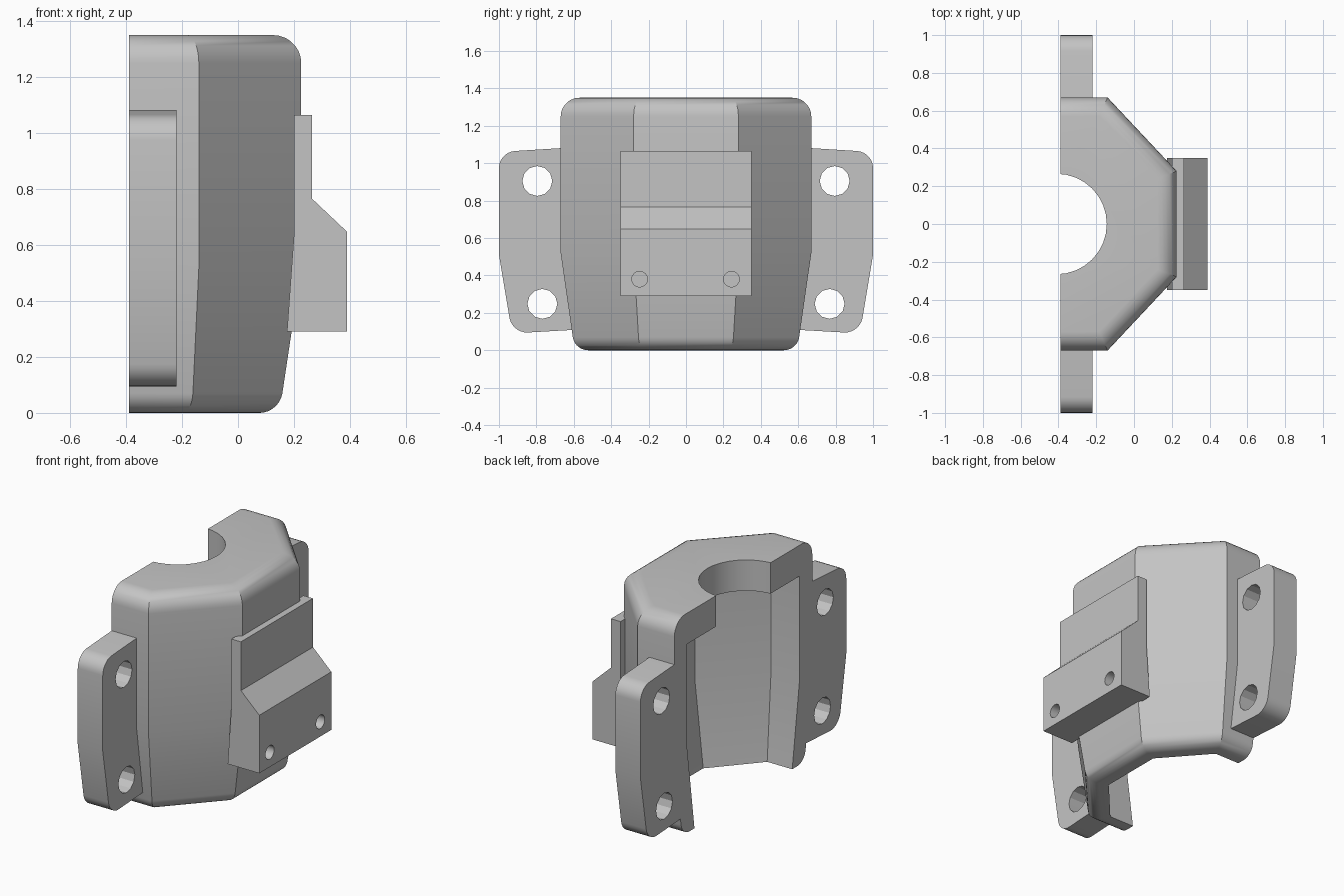
import bpy
import bmesh
from math import radians
from mathutils import Matrix

cube = bpy.data.objects.get("Cube")
if cube:
    bpy.data.objects.remove(cube, do_unlink=True)

grey = bpy.data.materials.new("plain grey")
grey.use_nodes = True
grey.diffuse_color = (0.55, 0.55, 0.55, 1)
grey.node_tree.nodes["Principled BSDF"].inputs["Base Color"].default_value = (0.55, 0.55, 0.55, 1)

BACK = -0.39


def loft(name, rings, round_edges=None):
    """Skin a stack of matching rings; round_edges(a, b) gives a radius per edge."""
    bm = bmesh.new()
    loops = [[bm.verts.new(p) for p in ring] for ring in rings]
    n = len(loops[0])
    for low, high in zip(loops, loops[1:]):
        for i in range(n):
            j = (i + 1) % n
            bm.faces.new((low[i], low[j], high[j], high[i]))
    bm.faces.new(loops[0])
    bm.faces.new(loops[-1])
    bmesh.ops.recalc_face_normals(bm, faces=bm.faces)
    if round_edges:
        groups = {}
        for e in bm.edges:
            r = round_edges(e.verts[0].co, e.verts[1].co)
            if r:
                groups.setdefault(r, []).append(e)
        for r, edges in groups.items():
            bmesh.ops.bevel(bm, geom=edges, offset=r, offset_type='OFFSET',
                            segments=7, profile=0.5, affect='EDGES')
    return finish(name, bm)


def finish(name, bm):
    mesh = bpy.data.meshes.new(name)
    bm.to_mesh(mesh)
    bm.free()
    mesh.materials.append(grey)
    obj = bpy.data.objects.new(name, mesh)
    bpy.context.collection.objects.link(obj)
    return obj


def cylinder(centre, radius, depth, sides, along_x=True):
    bm = bmesh.new()
    turn = Matrix.Rotation(radians(90), 4, 'Y') if along_x else Matrix()
    bmesh.ops.create_cone(bm, cap_ends=True, segments=sides, radius1=radius,
                          radius2=radius, depth=depth,
                          matrix=Matrix.Translation(centre) @ turn)
    return finish("cutter", bm)


def activate(obj):
    bpy.ops.object.select_all(action='DESELECT')
    obj.select_set(True)
    bpy.context.view_layer.objects.active = obj


def cut(obj, cutters):
    activate(obj)
    for c in cutters:
        c.hide_render = True
        mod = obj.modifiers.new("cut", 'BOOLEAN')
        mod.operation = 'DIFFERENCE'
        mod.solver = 'EXACT'
        mod.object = c
        bpy.ops.object.modifier_apply(modifier=mod.name)
        bpy.data.objects.remove(c, do_unlink=True)


def half_octagon(z, back, side_x, side_y, front_x, front_y):
    half = [(back, side_y), (side_x, side_y), (front_x, front_y)]
    return [(x, y, z) for x, y in half] + [(x, -y, z) for x, y in reversed(half)]


# Housing: half-octagon shell with a tapered lower part and rounded rims
def rim_radius(a, b):
    if abs(a.z - b.z) > 1e-4 or (a.x < BACK + 0.01 and b.x < BACK + 0.01):
        return 0
    return 0.1 if a.z > 1.3 else 0.07 if a.z < 0.01 else 0


housing = loft("housing", [
    half_octagon(0, BACK, -0.165, 0.595, 0.148, 0.25),
    half_octagon(0.52, BACK, -0.14, 0.67, 0.226, 0.28),
    half_octagon(1.35, BACK, -0.14, 0.67, 0.226, 0.28)], rim_radius)
cavity = loft("cavity", [
    half_octagon(-0.05, -0.6, -0.222, 0.468, 0.016, 0.198),
    half_octagon(0.52, -0.6, -0.196, 0.546, 0.1, 0.228),
    half_octagon(1.16, -0.6, -0.196, 0.546, 0.1, 0.228)])
neck_hole = cylinder((-0.41, 0, 1.3), 0.266, 0.6, 32, along_x=False)
cut(housing, [cavity, neck_hole])

# Side flanges with two bolt holes each
flange_profile = [(0.6, 1.085), (1.0, 1.06), (1.0, 0.51), (0.93, 0.09),
                  (0.55, 0.112), (0.6, 0.5)]


def flange_corner(a, b):
    along_x = abs(a.x - b.x) > 0.01
    outer = abs(a.y) > 0.9 and not 0.4 < a.z < 0.6
    return 0.085 if along_x and outer else 0


flanges = []
for side, label in ((1, "back"), (-1, "front")):
    flange = loft(label + "_flange",
                  [[(x, side * y, z) for y, z in flange_profile] for x in (BACK, -0.22)],
                  flange_corner)
    cut(flange, [cylinder((-0.3, side * y, z), 0.08, 0.5, 12)
                 for y, z in ((0.795, 0.905), (0.768, 0.248))])
    flanges.append(flange)

# Stepped mounting block with two blind screw holes
block_profile = [(0.2, 1.065), (0.265, 1.065), (0.265, 0.765), (0.39, 0.647),
                 (0.39, 0.29), (0.175, 0.29), (0.2, 0.64)]
block = loft("mounting_block", [[(x, y, z) for x, z in block_profile]
                                for y in (-0.35, 0.35)])
cut(block, [cylinder((0.39, y, 0.38), 0.042, 0.26, 16) for y in (-0.248, 0.243)])

for obj in [housing, block] + flanges:
    activate(obj)
    bpy.ops.object.shade_smooth_by_angle(angle=radians(28))
